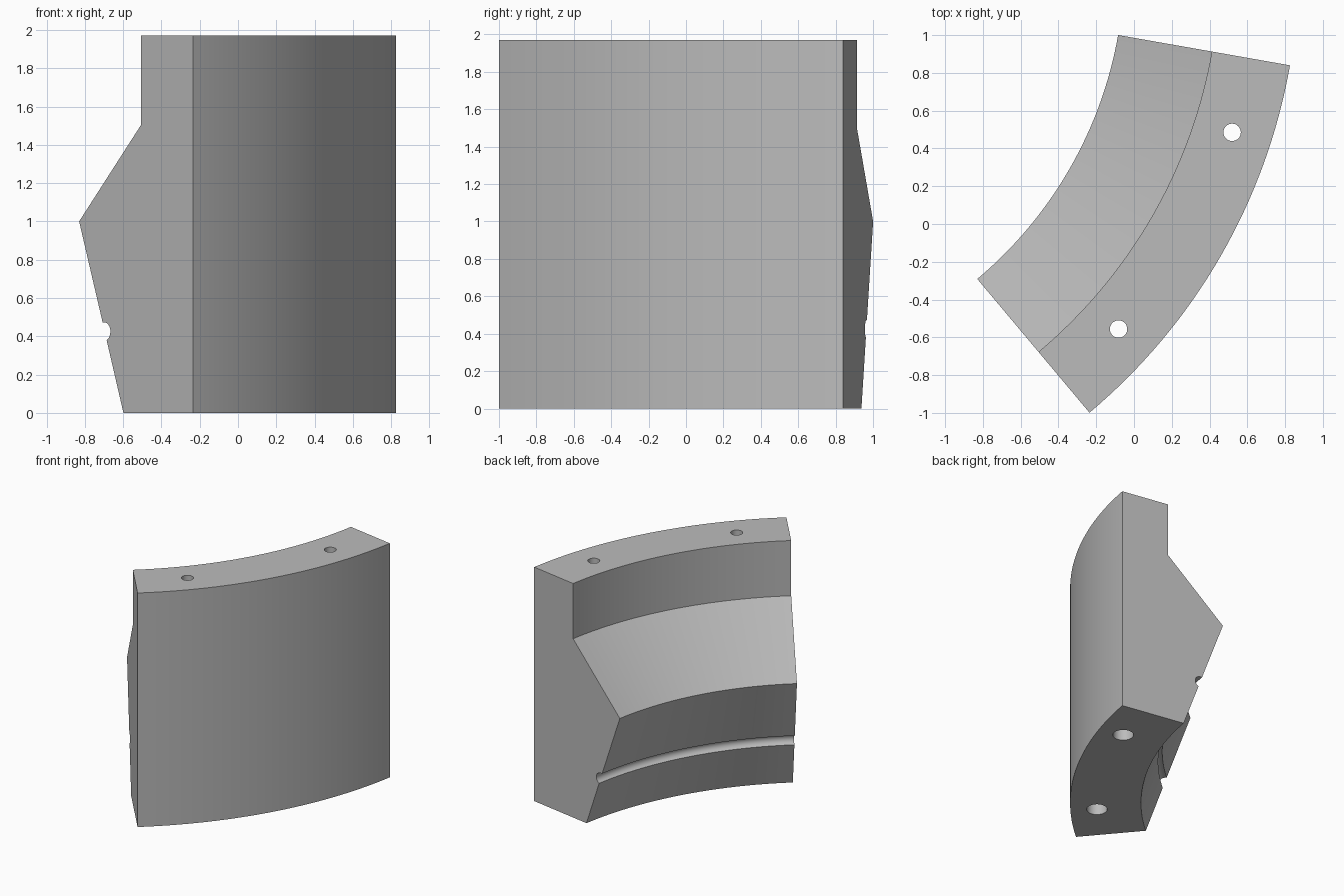
import bpy, bmesh
from math import radians, sin, cos

cube = bpy.data.objects.get("Cube")
if cube:
    bpy.data.objects.remove(cube, do_unlink=True)

CX, CY = -2.231, 1.379          # axis the segment is swept around
HEIGHT = 1.97
START, END, STEPS = -50, -10, 32


def polar(radius, degrees):
    a = radians(degrees)
    return CX + radius * cos(a), CY + radius * sin(a)


def new_object(name, bm):
    bmesh.ops.recalc_face_normals(bm, faces=bm.faces)
    mesh = bpy.data.meshes.new(name)
    bm.to_mesh(mesh)
    bm.free()
    obj = bpy.data.objects.new(name, mesh)
    bpy.context.collection.objects.link(obj)
    return obj


grey = bpy.data.materials.new("plain grey")
grey.use_nodes = True
colour = (0.5, 0.5, 0.5, 1)
grey.diffuse_color = colour
grey.node_tree.nodes["Principled BSDF"].inputs["Base Color"].default_value = colour

# Cross-section as (radius, height), with a round groove in the lower inner slope
groove_r, groove_z, groove_size = 2.387, 0.425, 0.047
profile = [(3.104, 0), (3.104, HEIGHT), (2.684, HEIGHT), (2.684, 1.505), (2.18, 1.0),
           (2.371, groove_z + groove_size)]
for i in range(13):
    a = radians(90 - i * 160 / 12)
    profile.append((groove_r + groove_size * cos(a), groove_z + groove_size * sin(a)))
profile.append((2.54, 0))

# Sweep the section through the arc
bm = bmesh.new()
rings = []
for i in range(STEPS + 1):
    angle = START + (END - START) * i / STEPS
    rings.append([bm.verts.new((*polar(r, angle), z)) for r, z in profile])
for a, b in zip(rings, rings[1:]):
    for j in range(len(profile)):
        k = (j + 1) % len(profile)
        bm.faces.new((a[j], a[k], b[k], b[j]))
bm.faces.new(rings[0])
bm.faces.new(rings[-1])
segment = new_object("curved_wall_segment", bm)
segment.data.materials.append(grey)


# Stepped bolt holes: wide from below, narrow through the top
def bolt_cutter(angle):
    x, y = polar(2.892, angle)
    steps = [(0.082, -0.2), (0.082, 0.6), (0.046, 0.6), (0.046, HEIGHT + 0.2)]
    n = 32
    bm = bmesh.new()
    loops = [[bm.verts.new((x + r * cos(radians(360 * i / n)),
                            y + r * sin(radians(360 * i / n)), z)) for i in range(n)]
             for r, z in steps]
    for a, b in zip(loops, loops[1:]):
        for i in range(n):
            k = (i + 1) % n
            bm.faces.new((a[i], a[k], b[k], b[i]))
    bm.faces.new(loops[0])
    bm.faces.new(loops[-1])
    cutter = new_object("bolt_hole_cutter", bm)
    cutter.data.materials.append(grey)
    cutter.hide_render = True
    return cutter


bpy.ops.object.select_all(action='DESELECT')
segment.select_set(True)
bpy.context.view_layer.objects.active = segment
for angle in (-18, -42):
    cutter = bolt_cutter(angle)
    mod = segment.modifiers.new("bolt_hole", 'BOOLEAN')
    mod.operation = 'DIFFERENCE'
    mod.solver = 'EXACT'
    mod.object = cutter
    bpy.ops.object.modifier_apply(modifier=mod.name)
    bpy.data.objects.remove(cutter, do_unlink=True)

bpy.ops.object.shade_smooth_by_angle(angle=radians(25))
